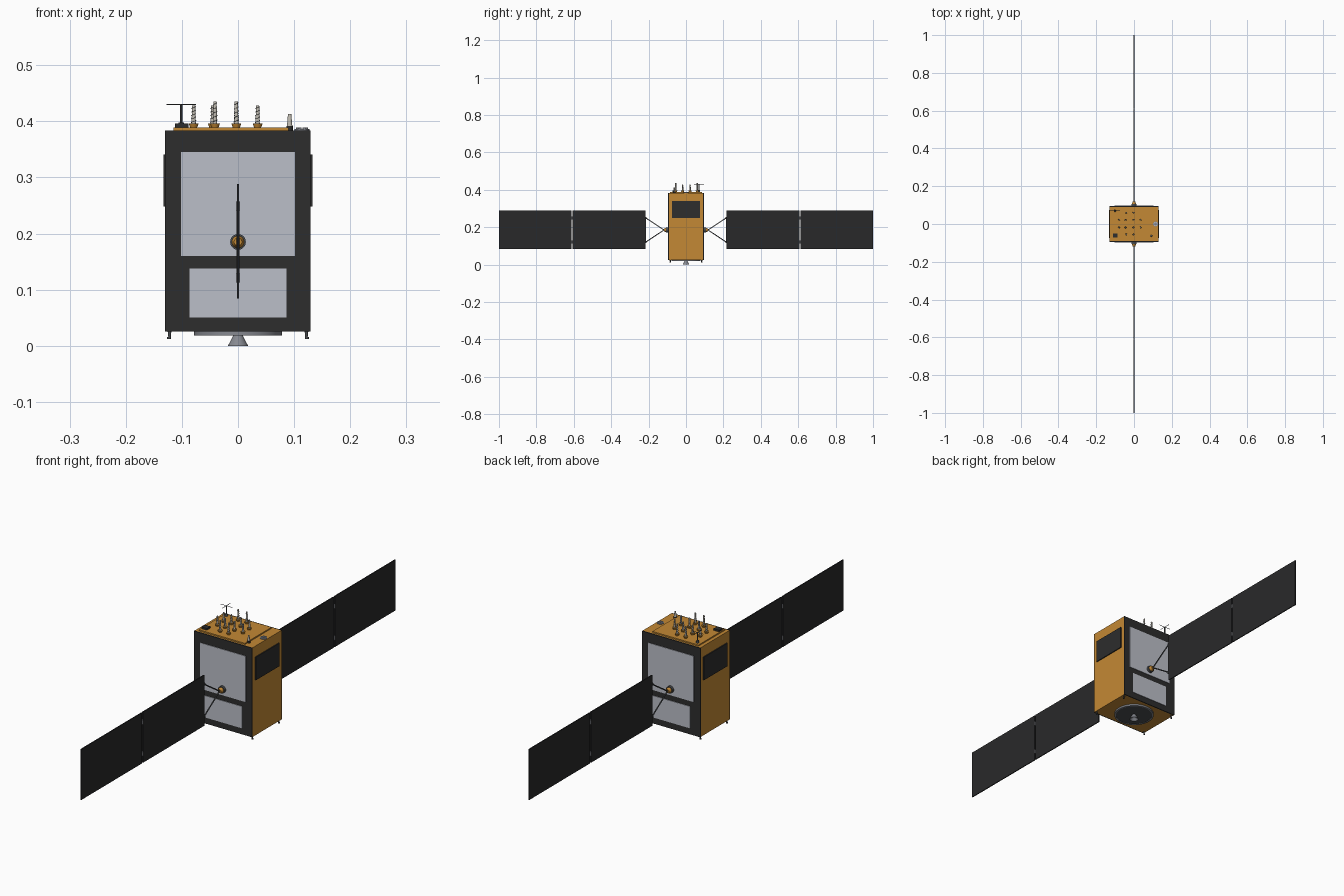
import bpy, math
from mathutils import Vector

old = bpy.data.objects.get("Cube")
if old:
    bpy.data.objects.remove(old, do_unlink=True)


def material(name, r, g, b):
    m = bpy.data.materials.new(name)
    m.use_nodes = True
    m.diffuse_color = (r, g, b, 1)
    m.node_tree.nodes["Principled BSDF"].inputs["Base Color"].default_value = (r, g, b, 1)
    return m


GOLD = material("gold foil", 0.55, 0.25, 0.035)
DARK = material("dark panel", 0.026, 0.026, 0.026)
BLACK = material("solar black", 0.022, 0.022, 0.023)
SILVER = material("silver radiator", 0.50, 0.52, 0.58)
GREY = material("metal grey", 0.24, 0.25, 0.28)
STEEL = material("dark steel", 0.07, 0.075, 0.08)
WHITE = material("pale mast", 0.55, 0.52, 0.46)


def finish(name, mat, smooth=False):
    o = bpy.context.object
    o.name = name
    o.data.materials.append(mat)
    if smooth:
        bpy.ops.object.shade_smooth_by_angle(angle=math.radians(40))
    return o


def box(name, lo, hi, mat):
    lo, hi = Vector(lo), Vector(hi)
    bpy.ops.mesh.primitive_cube_add(size=1, location=(lo + hi) / 2)
    bpy.context.object.scale = hi - lo
    bpy.ops.object.transform_apply(location=False, rotation=False)
    return finish(name, mat)


def cone(name, a, b, r1, r2, mat, sides=16):
    """Round bar, cone or disc running from a to b."""
    a, b = Vector(a), Vector(b)
    bpy.ops.mesh.primitive_cone_add(vertices=sides, radius1=r1, radius2=r2,
                                    depth=(b - a).length, location=(a + b) / 2)
    bpy.context.object.rotation_euler = (b - a).to_track_quat("Z", "Y").to_euler()
    return finish(name, mat, True)


def lathe(name, profile, mat, sides=40):
    """Open profile of (radius, z) spun about the z axis."""
    verts, faces = [], []
    for i in range(sides):
        t = 2 * math.pi * i / sides
        verts += [(r * math.cos(t), r * math.sin(t), z) for r, z in profile]
    n = len(profile)
    for i in range(sides):
        j = (i + 1) % sides
        faces += [(i * n + k, j * n + k, j * n + k + 1, i * n + k + 1) for k in range(n - 1)]
    me = bpy.data.meshes.new(name)
    me.from_pydata(verts, [], faces)
    o = bpy.data.objects.new(name, me)
    bpy.context.collection.objects.link(o)
    bpy.context.view_layer.objects.active = o
    bpy.ops.object.select_all(action="DESELECT")
    o.select_set(True)
    return finish(name, mat, True)


# Bus with a raised top deck
W, D, Z0, Z1 = 0.129, 0.091, 0.025, 0.384
box("bus", (-W, -D, Z0), (W, D, Z1), GOLD)
box("top_deck", (-0.115, -0.085, Z1), (0.09, 0.085, 0.389), GOLD)

for s, side in ((-1, "front"), (1, "back")):
    # Equipment walls with two radiators each
    box(side + "_wall", (-W - 0.001, s * D, Z0), (W, s * (D + 0.004), Z1), DARK)
    y0, y1 = s * (D + 0.004), s * (D + 0.006)
    box(side + "_upper_radiator", (-0.102, y0, 0.16), (0.102, y1, 0.345), SILVER)
    box(side + "_lower_radiator", (-0.086, y0, 0.05), (0.086, y1, 0.138), SILVER)

    # Array drive hub
    cone(side + "_drive_base", (0, s * 0.096, 0.185), (0, s * 0.107, 0.185), 0.014, 0.014, STEEL, 20)
    cone(side + "_drive_cap", (0, s * 0.107, 0.185), (0, s * 0.118, 0.185), 0.011, 0.007, GOLD, 20)

    # Yoke, solar panels and hinges
    for v, tag in ((-1, "lower"), (1, "upper")):
        z = 0.185 + v * 0.064
        cone(f"{side}_{tag}_yoke", (0, s * 0.11, 0.185 - v * 0.005), (0, s * 0.214, z),
             0.0025, 0.0025, STEEL, 8)
        cone(f"{side}_{tag}_yoke_hinge", (0, s * 0.212, z - 0.004), (0, s * 0.212, z + 0.004),
             0.004, 0.004, STEEL, 10)
        cone(f"{side}_{tag}_panel_hinge", (0, s * 0.61, z - 0.008), (0, s * 0.61, z + 0.008),
             0.004, 0.004, GREY, 10)
    cone(side + "_yoke_crossbar", (0, s * 0.215, 0.115), (0, s * 0.215, 0.255), 0.002, 0.002, STEEL, 8)
    box(side + "_inner_panel", (-0.002, s * 0.217, 0.084), (0.002, s * 0.607, 0.288), BLACK)
    box(side + "_outer_panel", (-0.002, s * 0.613, 0.084), (0.002, s * 1.0, 0.288), BLACK)

# Side radiators and corner feet
for s, side in ((-1, "right"), (1, "left")):
    box(side + "_side_radiator", (s * W, -0.075, 0.248), (s * (W + 0.004), 0.075, 0.341), DARK)
    for t, end in ((-1, "front"), (1, "back")):
        x, y = s * 0.122, t * 0.084
        cone(f"{side}_{end}_foot_leg", (x, y, 0.014), (x, y, 0.026), 0.0022, 0.0035, STEEL, 10)
        cone(f"{side}_{end}_foot_pad", (x + s * 0.001, y, 0.012), (x + s * 0.001, y, 0.016),
             0.0035, 0.0035, STEEL, 10)

# Launch ring and engine nozzle
lathe("launch_ring", [(0.070, 0.025), (0.072, 0.018), (0.078, 0.018), (0.078, 0.025)], GREY)
cone("engine_plate", (0, 0, 0.019), (0, 0, 0.025), 0.072, 0.072, STEEL, 40)
lathe("engine_nozzle", [(0.008, 0.019), (0.012, 0.011), (0.018, 0.0),
                        (0.016, 0.0), (0.010, 0.011), (0.0, 0.015)], GREY, 24)

# Helical antennas: outer rows are taller than the inner ones
spots = [(x, y, 0.428) for y in (-0.018, 0.022) for x in (-0.079, -0.045, -0.003, 0.035)]
spots += [(x, y, 0.435) for y in (-0.055, 0.06) for x in (-0.041, -0.003)]
for i, (x, y, top) in enumerate(spots, 1):
    cone(f"helix_cup_{i}", (x, y, 0.388), (x, y, 0.396), 0.006, 0.009, GOLD, 14)
    cone(f"helix_mast_{i}", (x, y, 0.39), (x, y, top), 0.0042, 0.003, WHITE, 10)
    cu = bpy.data.curves.new(f"helix_wire_{i}", "CURVE")
    cu.dimensions, cu.bevel_depth, cu.bevel_resolution = "3D", 0.0005, 0
    sp = cu.splines.new("POLY")
    steps = 50
    sp.points.add(steps)
    for k, p in enumerate(sp.points):
        f = k / steps
        r, a = 0.0045 - 0.0011 * f, f * 5 * 2 * math.pi
        p.co = (x + r * math.cos(a), y + r * math.sin(a), 0.395 + f * (top - 0.397), 1)
    cu.materials.append(STEEL)
    bpy.context.collection.objects.link(bpy.data.objects.new(cu.name, cu))

# Crossed-arm antenna at the back corner
cx, cy = -0.101, 0.07
cone("turnstile_base", (cx, cy, 0.388), (cx, cy, 0.398), 0.006, 0.005, STEEL, 12)
cone("turnstile_mast", (cx, cy, 0.395), (cx, cy, 0.43), 0.002, 0.002, STEEL, 8)
for dx, dy in ((0.026, 0), (0, 0.026)):
    cone("turnstile_arm", (cx - dx, cy - dy, 0.43), (cx + dx, cy + dy, 0.43), 0.001, 0.001, STEEL, 6)

# Small deck instruments
box("sensor_box", (-0.112, -0.072, 0.388), (-0.088, -0.05, 0.396), DARK)
cone("horn_base", (0.092, -0.063, 0.384), (0.092, -0.063, 0.392), 0.006, 0.006, DARK, 14)
cone("horn", (0.092, -0.063, 0.391), (0.092, -0.063, 0.413), 0.005, 0.003, WHITE, 14)
cone("reflector_plate", (0.114, 0, 0.384), (0.114, 0, 0.386), 0.013, 0.013, GREY, 24)
for i in range(6):
    a = i * math.pi / 3
    x, y = 0.114 + 0.008 * math.cos(a), 0.008 * math.sin(a)
    cone("reflector_prism", (x, y, 0.385), (x, y, 0.389), 0.003, 0.003, SILVER, 8)
